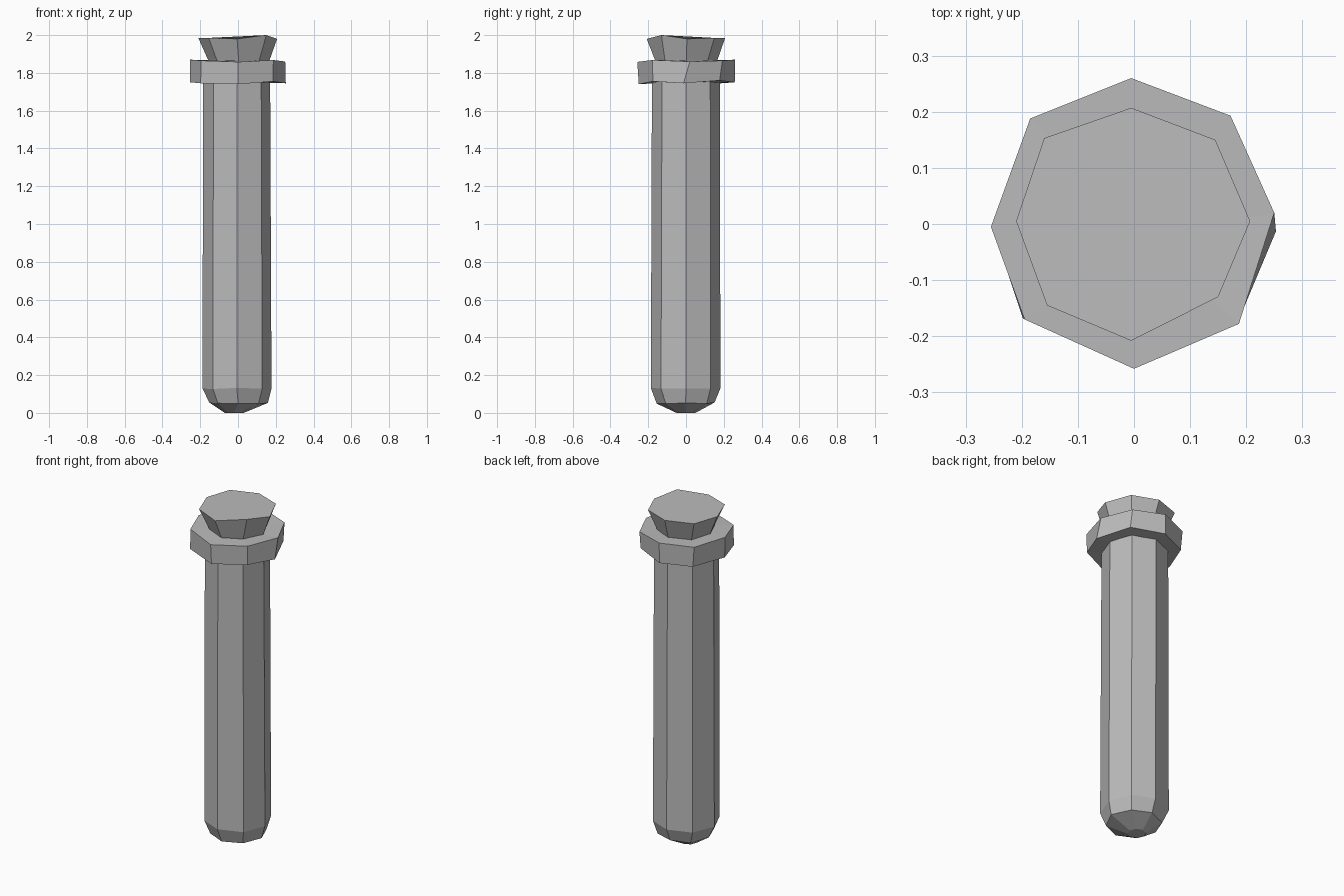
import bpy
import bmesh
import math
import random

SIDES = 8
rng = random.Random(4)

default_cube = bpy.data.objects.get("Cube")
if default_cube:
    bpy.data.objects.remove(default_cube, do_unlink=True)

# Single flat colour shared by every part
grey = bpy.data.materials.new("light_grey")
grey.use_nodes = True
colour = (0.5, 0.5, 0.5, 1)
grey.diffuse_color = colour
grey.node_tree.nodes["Principled BSDF"].inputs["Base Color"].default_value = colour


def octagon(radius, z, wobble=0.0, shift_x=0.0):
    """Ring of corners, starting on +x, with slight hand-cut irregularity."""
    points = []
    for i in range(SIDES):
        angle = math.tau * i / SIDES
        points.append((
            shift_x + radius * math.cos(angle) + rng.uniform(-wobble, wobble),
            radius * math.sin(angle) + rng.uniform(-wobble, wobble),
            z + rng.uniform(-wobble, wobble),
        ))
    return points


def lift(outline, heights):
    """Turn a flat outline into a ring using one height per corner."""
    return [(x, y, z) for (x, y), z in zip(outline, heights)]


def loft(name, rings, closed=False):
    """Skin neighbouring rings; cap both ends, or join last to first."""
    bm = bmesh.new()
    loops = [[bm.verts.new(point) for point in ring] for ring in rings]
    pairs = list(zip(loops, loops[1:]))
    if closed:
        pairs.append((loops[-1], loops[0]))
    else:
        bm.faces.new(list(reversed(loops[0])))
        bm.faces.new(loops[-1])
    for lower, upper in pairs:
        for i in range(SIDES):
            j = (i + 1) % SIDES
            bm.faces.new((lower[i], lower[j], upper[j], upper[i]))
    bmesh.ops.recalc_face_normals(bm, faces=bm.faces)
    mesh = bpy.data.meshes.new(name)
    bm.to_mesh(mesh)
    bm.free()
    mesh.materials.append(grey)
    part = bpy.data.objects.new(name, mesh)
    bpy.context.collection.objects.link(part)
    return part


# Long tube with a faceted, rounded foot
loft("tube_body", [
    octagon(0.05, 0.0, shift_x=-0.02),
    octagon(0.155, 0.052, wobble=0.004),
    octagon(0.184, 0.13, wobble=0.004, shift_x=-0.003),
    octagon(0.178, 1.8, wobble=0.003, shift_x=-0.006),
])

# Thick rim around the mouth
rim_top = [(0.25, 0.02), (0.172, 0.193), (-0.005, 0.26), (-0.185, 0.188),
           (-0.255, -0.005), (-0.195, -0.17), (0, -0.258), (0.187, -0.178)]
rim_bottom = [(0.253, -0.013), (0.175, 0.178), (-0.005, 0.258), (-0.175, 0.185),
              (-0.253, -0.003), (-0.198, -0.168), (0, -0.25), (0.185, -0.175)]
loft("tube_rim", [
    octagon(0.14, 1.75),
    lift(rim_bottom, [1.745, 1.76, 1.75, 1.745, 1.75, 1.745, 1.74, 1.755]),
    lift(rim_top, [1.86, 1.865, 1.87, 1.865, 1.87, 1.865, 1.858, 1.868]),
    octagon(0.14, 1.865),
], closed=True)

# Flared stopper standing in the mouth
stopper_top = [(0.207, 0.005), (0.145, 0.15), (-0.005, 0.207), (-0.16, 0.153),
               (-0.21, 0.005), (-0.155, -0.145), (-0.005, -0.208), (0.15, -0.13)]
loft("stopper", [
    octagon(0.15, 1.83, wobble=0.004),
    octagon(0.163, 1.87, wobble=0.004),
    lift(stopper_top, [1.98, 1.985, 1.985, 1.985, 1.985, 1.985, 1.98, 2]),
])
